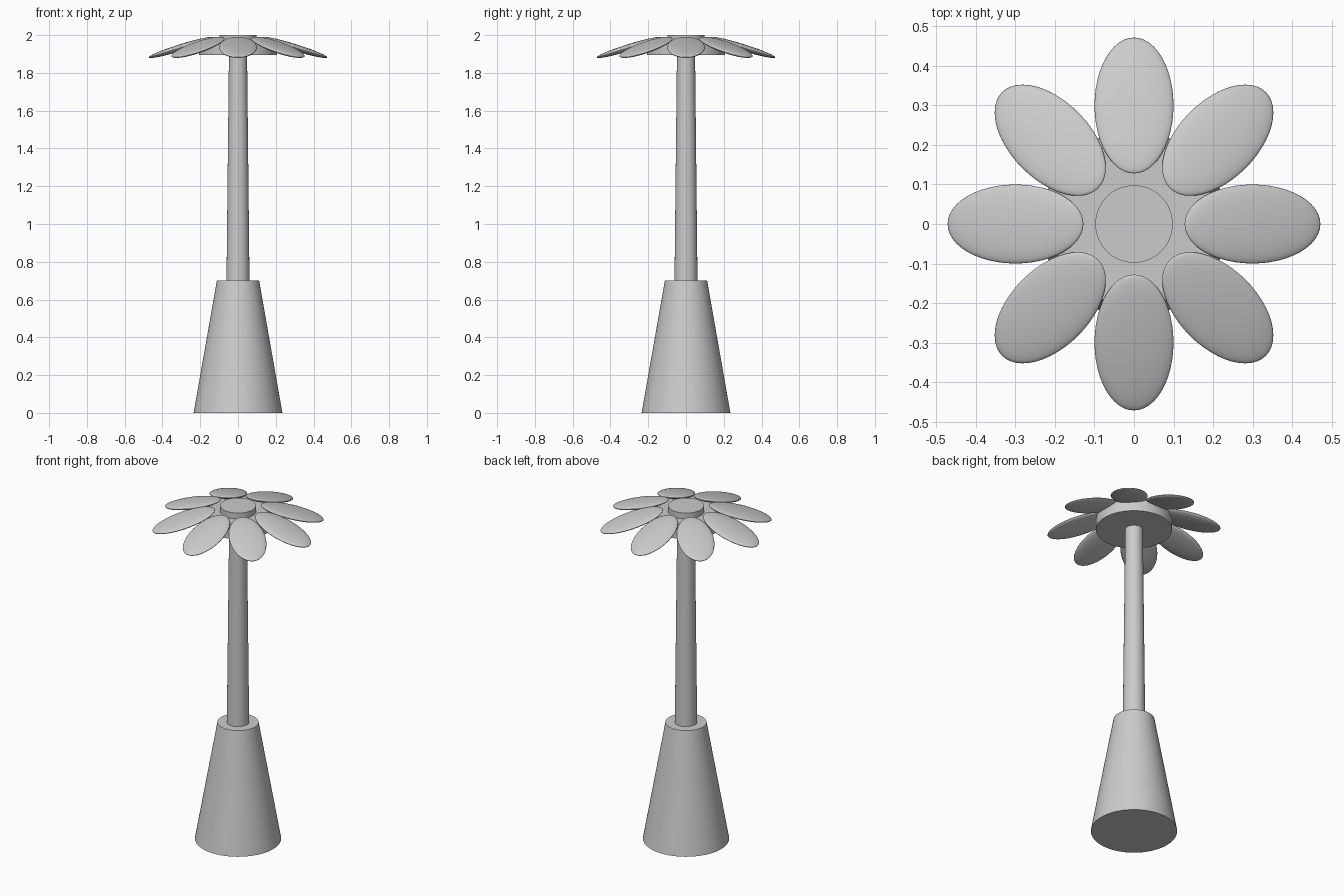
import bpy
import math
from mathutils import Matrix

cube = bpy.data.objects.get("Cube")
if cube:
    bpy.data.objects.remove(cube, do_unlink=True)

# Single flat colour
GREY = (0.6, 0.6, 0.6, 1.0)
grey = bpy.data.materials.new("plain_grey")
grey.use_nodes = True
grey.diffuse_color = GREY
grey.node_tree.nodes["Principled BSDF"].inputs["Base Color"].default_value = GREY


def finish(name, angle=40):
    obj = bpy.context.object
    obj.name = name
    obj.data.materials.append(grey)
    bpy.ops.object.shade_smooth_by_angle(angle=math.radians(angle))
    return obj


def frustum(name, r_bottom, r_top, z_bottom, z_top):
    bpy.ops.mesh.primitive_cone_add(
        vertices=64, radius1=r_bottom, radius2=r_top, depth=z_top - z_bottom,
        location=(0, 0, (z_bottom + z_top) / 2))
    return finish(name)


# Tapered base, stem and flower head
frustum("base", 0.235, 0.112, 0, 0.7)
frustum("stem", 0.061, 0.048, 0.69, 1.9)
frustum("flower_hub", 0.207, 0.207, 1.895, 1.965)
frustum("flower_centre", 0.098, 0.098, 1.96, 2.0)

# Ring of drooping flattened petals
PETALS = 8
for i in range(PETALS):
    bpy.ops.mesh.primitive_uv_sphere_add(segments=48, ring_count=24, radius=1)
    petal = finish(f"petal_{i + 1}", 60)
    petal.data.transform(
        Matrix.Rotation(i * math.tau / PETALS, 4, "Z")
        @ Matrix.Translation((0.3, 0, 1.935))
        @ Matrix.Rotation(0.3, 4, "Y")
        @ Matrix.Diagonal((0.18, 0.1, 0.018, 1)))
